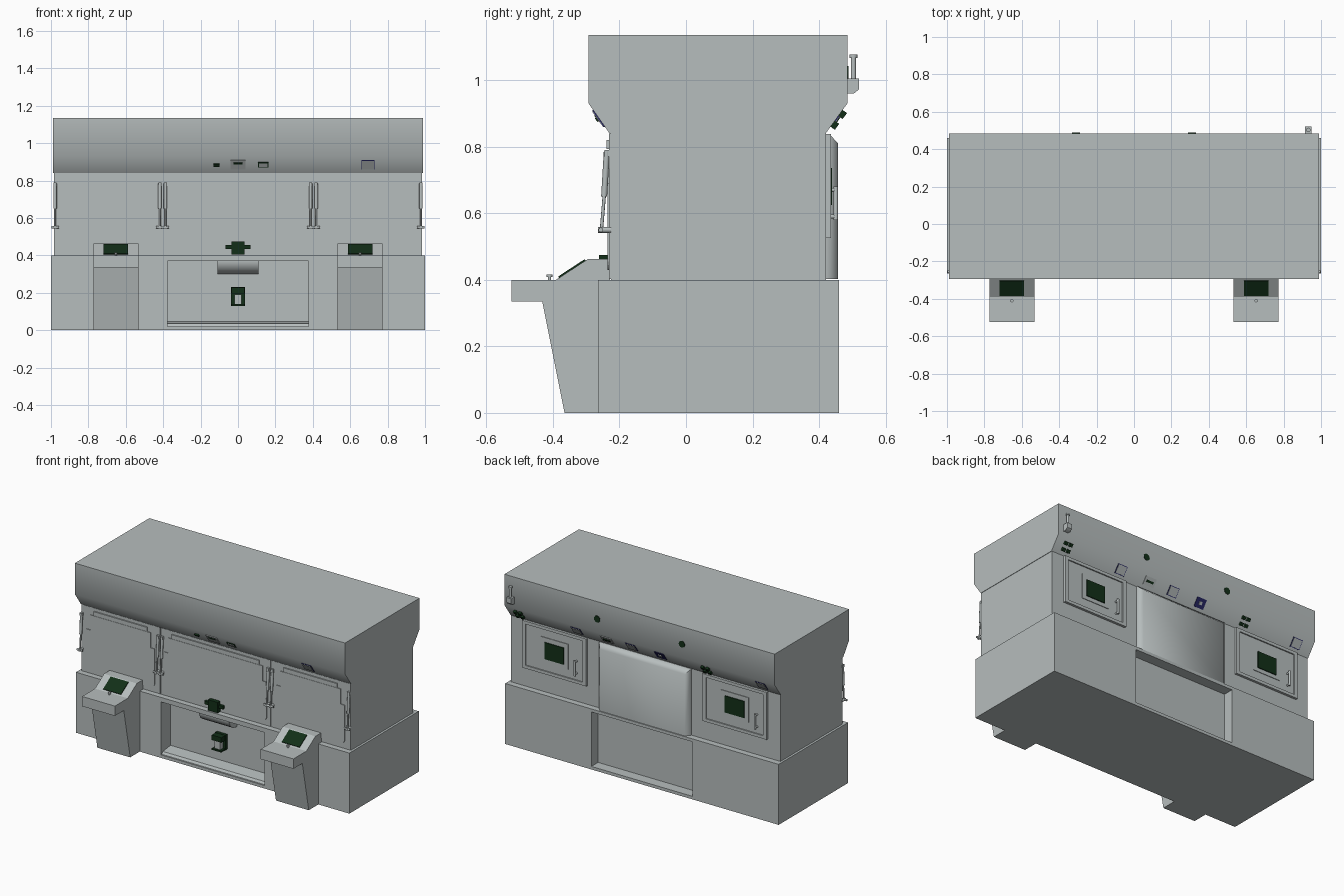
import bpy, math
from mathutils import Vector, Matrix

if "Cube" in bpy.data.objects:
    bpy.data.objects.remove(bpy.data.objects["Cube"])


def mat(name, c):
    m = bpy.data.materials.new(name)
    m.diffuse_color = (*c, 1)
    m.use_nodes = True
    m.node_tree.nodes["Principled BSDF"].inputs["Base Color"].default_value = m.diffuse_color
    return m


GREY = mat("cabinet grey", (0.47, 0.51, 0.51))
GREEN = mat("dark green", (0.006, 0.028, 0.009))
BLUE = mat("navy blue", (0.02, 0.02, 0.13))


def mesh(name, verts, faces, m):
    me = bpy.data.meshes.new(name)
    me.from_pydata(verts, [], faces)
    ob = bpy.data.objects.new(name, me)
    bpy.context.collection.objects.link(ob)
    me.materials.append(m)
    # make the normals point outward
    import bmesh
    bm = bmesh.new()
    bm.from_mesh(me)
    bmesh.ops.recalc_face_normals(bm, faces=bm.faces)
    bm.to_mesh(me)
    bm.free()
    return ob


def prism(name, pts, axis, lo, hi, m=GREY):
    """Extrude a profile: (y,z) points along x, or (x,z) points along y."""
    put = (lambda a, b, t: (t, a, b)) if axis == 'x' else (lambda a, b, t: (a, t, b))
    n = len(pts)
    v = [put(a, b, t) for t in (lo, hi) for a, b in pts]
    f = [tuple(range(n)), tuple(range(n, 2 * n))]
    f += [(i, (i + 1) % n, n + (i + 1) % n, n + i) for i in range(n)]
    return mesh(name, v, f, m)


def box(name, x0, x1, y0, y1, z0, z1, m=GREY):
    return prism(name, [(y0, z0), (y1, z0), (y1, z1), (y0, z1)], 'x', x0, x1, m)


def tilted(name, c, size, ang, m):
    """Box centred on c, turned about x."""
    sx, sy, sz = (s / 2 for s in size)
    ob = box(name, -sx, sx, -sy, sy, -sz, sz, m)
    ob.data.transform(Matrix.Translation(c) @ Matrix.Rotation(ang, 4, 'X'))
    return ob


def rod(name, a, b, r, m=GREY, n=12):
    a, b = Vector(a), Vector(b)
    q = (b - a).to_track_quat('Z', 'Y')
    ring = [q @ Vector((r * math.cos(2 * math.pi * i / n), r * math.sin(2 * math.pi * i / n), 0)) for i in range(n)]
    v = [p + o for o in (a, b) for p in ring]
    f = [tuple(range(n)), tuple(range(n, 2 * n))]
    f += [(i, (i + 1) % n, n + (i + 1) % n, n + i) for i in range(n)]
    return smooth(mesh(name, v, f, m))


def smooth(ob, deg=40):
    bpy.ops.object.select_all(action='DESELECT')
    ob.select_set(True)
    bpy.context.view_layer.objects.active = ob
    bpy.ops.object.shade_smooth_by_angle(angle=math.radians(deg))
    return ob


# Base with a recess in the front and in the back
base = box("base", -1, 1, -.265, .46, 0, .40)
for nm, w, y0, y1, z0, z1 in (("front_recess_cutter", .378, -.4, -.165, .02, .37),
                              ("back_recess_cutter", .37, .39, .6, .02, .38)):
    cut = box(nm, -w, w, y0, y1, z0, z1)
    cut.hide_render = True
    cut.hide_viewport = True
    mod = base.modifiers.new(nm, 'BOOLEAN')
    mod.object = cut
    mod.operation = 'DIFFERENCE'
    mod.solver = 'EXACT'
prism("recess_sill", [(-.255, .02), (-.165, .02), (-.165, .045), (-.245, .035)], 'x', -.378, .378)
# Hood and dispenser inside the front recess
smooth(prism("recess_hood", [(-.165, .37), (-.25, .37), (-.25, .355), (-.235, .325), (-.205, .305), (-.165, .30)],
             'x', -.11, .11))
box("dispenser_back", -.037, .037, -.185, -.165, .13, .23, GREEN)
box("dispenser_head", -.035, .035, -.225, -.185, .195, .228, GREEN)
box("dispenser_cup", -.02, .02, -.215, -.185, .14, .19, GREY)
box("dispenser_tray", -.035, .035, -.225, -.185, .13, .14, GREEN)

# Middle walls and overhanging canopy
box("walls", -.985, .985, -.225, .42, .40, .84)
smooth(prism("canopy", [(-.23, .84), (-.293, .93), (-.293, 1.135), (.485, 1.135), (.485, .93), (.42, .84)],
             'x', -.988, .988))


# Front shutters: frame plate, stepped rounded window, top bar
def shutter(cx, frame, w):
    box("shutter_frame", cx - frame, cx + frame, -.231, -.224, .402, .84)
    r, right = .035, []
    for i in range(6):
        a = math.pi / 2 * i / 5
        right.append((w - r + r * math.sin(a), .43 + r - r * math.cos(a)))
    right += [(w, .69), (w - .03, .69), (w - .03, .79), (w - .06, .79)]
    pts = [(cx + x, z) for x, z in right] + [(cx - x, z) for x, z in reversed(right)]
    prism("shutter_window", pts, 'y', -.236, -.23)
    box("shutter_bar", cx - w + .055, cx + w - .055, -.239, -.23, .793, .82)


for cx, fr, w in ((-.695, .288, .25), (0, .399, .375), (.695, .288, .25)):
    shutter(cx, fr, w)

# Gas struts beside each shutter
for x in (-.978, -.418, -.388, .388, .418, .978):
    rod("strut_tube", (x, -.238, .785), (x, -.246, .65), .009)
    rod("strut_piston", (x, -.245, .66), (x, -.254, .55), .005)
    box("strut_top_mount", x - .008, x + .008, -.245, -.228, .77, .79)
    rod("strut_foot", (x, -.225, .55), (x, -.264, .55), .009)
    rod("strut_pin", (x - .02, -.256, .55), (x + .02, -.256, .55), .007)

# Latch at the bottom of the centre shutter
box("latch_body", -.035, .035, -.262, -.23, .405, .475, GREEN)
box("latch_bar", -.068, .068, -.255, -.232, .435, .455, GREEN)

# Control pedestals
ped = [(-.25, 0), (-.365, 0), (-.432, .335), (-.525, .335), (-.525, .40),
       (-.39, .40), (-.295, .462), (-.225, .462)]
slope = math.atan2(.062, .095)
for cx in (-.653, .653):
    prism("pedestal", ped, 'x', cx - .12, cx + .12)
    tilted("pedestal_screen", (cx, -.342, .4325), (.13, .095, .008), slope, GREEN)
    rod("pedestal_stick", (cx, -.41, .40), (cx, -.41, .41), .005)
    rod("pedestal_knob", (cx, -.41, .409), (cx, -.41, .416), .009)


# Small controls on the sloped undersides of the canopy
def on_slope(name, x, t, w, h, d, m, back=False):
    a, b = ((.42, .84), (.485, .93)) if back else ((-.23, .84), (-.293, .93))
    ang = math.atan2(a[0] - b[0], b[1] - a[1])
    return tilted(name, (x, a[0] + (b[0] - a[0]) * t, a[1] + (b[1] - a[1]) * t), (w, d * 2, h), ang, m)


def framed(x, back, solid=False):
    on_slope("panel_border", x, .5, .07, .062, .003, BLUE, back)
    if solid:
        on_slope("panel_button", x, .5, .02, .02, .008, GREY, back)
    else:
        on_slope("panel_plate", x, .5, .062, .054, .005, GREY, back)


framed(.695, False)
on_slope("front_plate", 0, .5, .082, .06, .004, GREY)
on_slope("front_plate_slot", 0, .6, .05, .008, .007, GREEN)
on_slope("front_button", -.115, .5, .03, .014, .01, GREEN)
on_slope("front_socket", .135, .5, .058, .034, .004, GREEN)
on_slope("front_socket_face", .135, .5, .046, .02, .006, GREY)
for x in (.48, .08, -.87):
    framed(x, True)
framed(-.13, True, True)
on_slope("back_plate", .26, .5, .08, .055, .004, GREY, True)
on_slope("back_plate_slot", .26, .5, .05, .014, .008, GREEN, True)
for cx in (.90, -.47):
    for dx in (-.018, .018):
        for t in (.32, .68):
            on_slope("back_switch", cx + dx, t, .02, .022, .016, GREEN, True)
for x in (-.31, .31):
    rod("back_lamp", (x, .48, 1.02), (x, .488, 1.02), .022, GREEN)

# Hook with an upright rod at the back corner
smooth(prism("hook_bracket", [(.48, .96), (.505, .96), (.52, .972), (.52, 1.005), (.48, 1.005)], 'x', .915, .95))
rod("hook_rod", (.932, .503, 1.0), (.932, .503, 1.07), .008)
rod("hook_cap", (.932, .503, 1.066), (.932, .503, 1.076), .012)

# Back doors: slab, raised border, screen and handle
for s in (-1, 1):
    cx = .66 * s
    box("door_slab", cx - .235, cx + .235, .415, .428, .525, .838)
    for x0, x1, z0, z1 in ((-.235, -.21, .525, .838), (.21, .235, .525, .838),
                           (-.21, .21, .525, .545), (-.21, .21, .818, .838)):
        box("door_border", cx + x0, cx + x1, .42, .436, z0, z1)
    box("door_screen_plate", cx - .1, cx + .1, .425, .432, .60, .765)
    box("door_screen", cx - .07, cx + .07, .43, .438, .625, .735, GREEN)
    hx = cx - .16
    rod("door_handle", (hx, .45, .58), (hx, .45, .68), .007)
    for z in (.59, .67):
        rod("handle_post", (hx, .425, z), (hx, .45, z), .006)

# Bulged centre cover on the back, with softened edges
v = [(x * w, y, z) for w, y, z0, z1 in ((.335, .415, .402, .838), (.335, .43, .402, .838), (.31, .457, .402, .81))
     for x, z in ((-1, z0), (1, z0), (1, z1), (-1, z1))]
f = [(0, 1, 2, 3), (8, 9, 10, 11)]
f += [(k + i, k + (i + 1) % 4, k + 4 + (i + 1) % 4, k + 4 + i) for k in (0, 4) for i in range(4)]
smooth(mesh("back_cover", v, f, GREY), 55)
